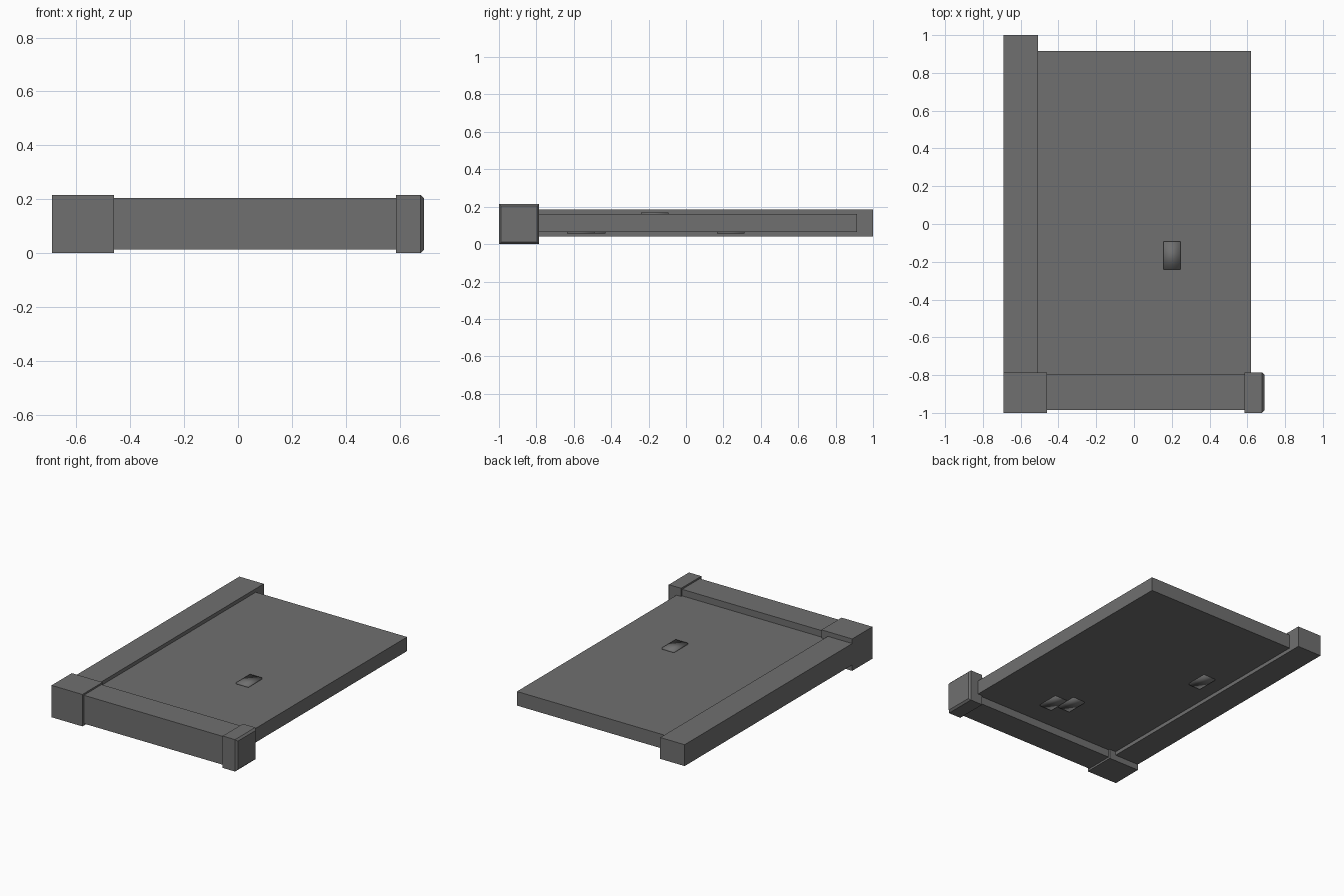
import bpy, bmesh

if "Cube" in bpy.data.objects:
    bpy.data.objects.remove(bpy.data.objects["Cube"])

grey = bpy.data.materials.new("dark grey")
grey.diffuse_color = (0.16, 0.16, 0.16, 1)
grey.use_nodes = True
grey.node_tree.nodes["Principled BSDF"].inputs["Base Color"].default_value = grey.diffuse_color


def box(name, x, y, z, smooth=False, chamfer=0):
    """Box from (min, max) ranges; chamfer cuts the edges of its +x face."""
    bm = bmesh.new()
    bmesh.ops.create_cube(bm, size=1)
    for v in bm.verts:
        v.co = [r[0] if c < 0 else r[1] for c, r in zip(v.co, (x, y, z))]
    if chamfer:
        edges = [e for e in bm.edges if all(v.co.x > x[1] - 1e-5 for v in e.verts)]
        bmesh.ops.bevel(bm, geom=edges, offset=chamfer, segments=1, affect='EDGES')
    for f in bm.faces:
        f.smooth = smooth
    me = bpy.data.meshes.new(name)
    bm.to_mesh(me)
    bm.free()
    me.materials.append(grey)
    ob = bpy.data.objects.new(name, me)
    bpy.context.collection.objects.link(ob)
    return ob


# Floor slab
box("slab", (-0.52, 0.62), (-0.80, 0.915), (0.065, 0.16))

# Edge beams
box("left_beam", (-0.69, -0.508), (-0.80, 1.0), (0.04, 0.184))
box("front_beam", (-0.47, 0.60), (-0.985, -0.796), (0.013, 0.204))

# Corner blocks
box("corner_block", (-0.69, -0.46), (-1.0, -0.785), (0, 0.215))
box("end_block", (0.586, 0.69), (-1.0, -0.785), (0, 0.215), chamfer=0.012)

# Small soft-shaded plates on the top and underside
box("top_plate", (0.155, 0.245), (-0.24, -0.093), (0.155, 0.17), smooth=True)
for i, (cx, cy) in enumerate([(-0.355, 0.24), (0.19, -0.563), (0.09, -0.505)]):
    box(f"under_plate_{i + 1}", (cx - 0.045, cx + 0.045), (cy - 0.074, cy + 0.074),
        (0.056, 0.07), smooth=True)
